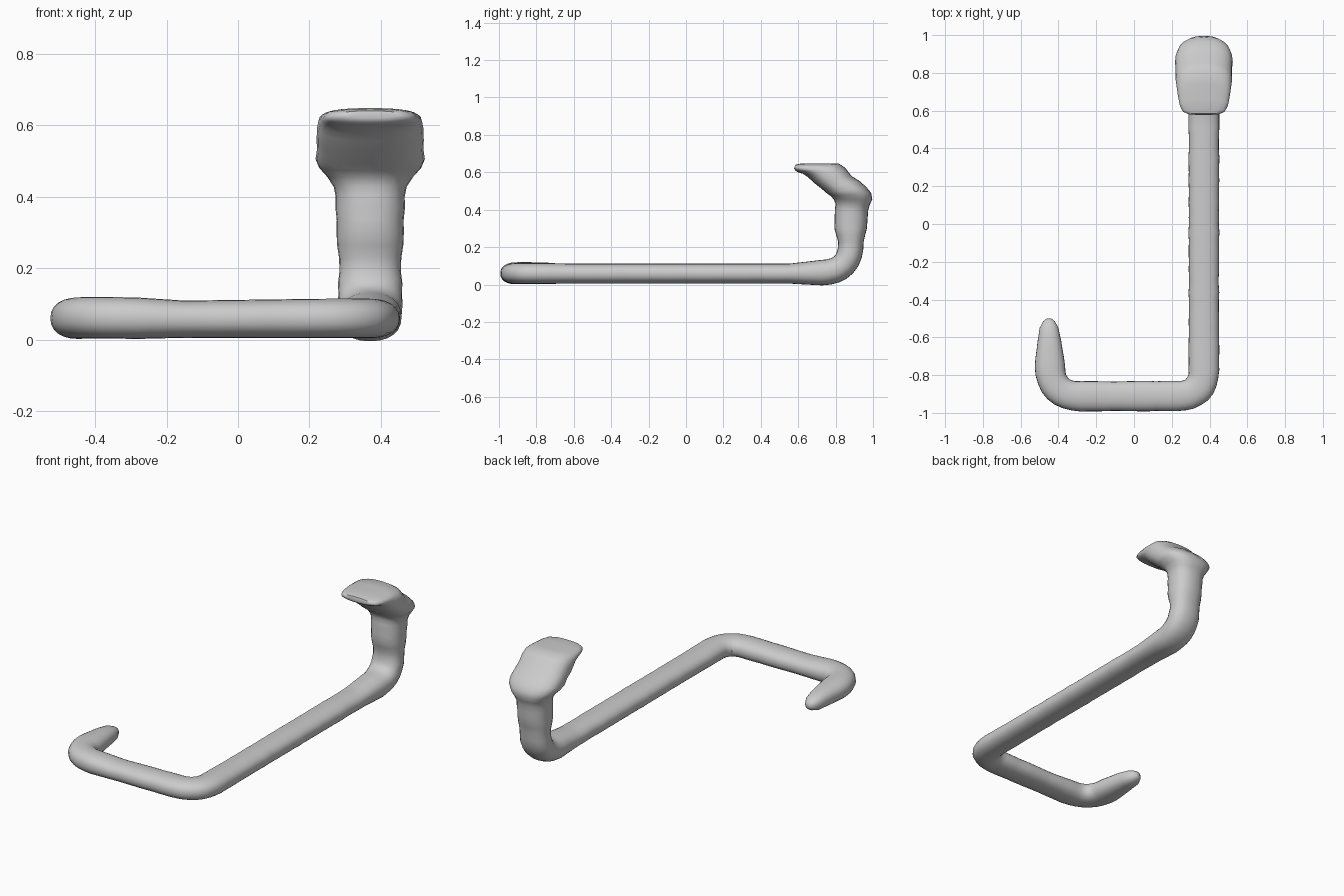
import bpy, bmesh, math, random
from mathutils import Vector

random.seed(4)
SIDES = 24
X = 0.37  # centre line of the long stretch, neck and head

if "Cube" in bpy.data.objects:
    bpy.data.objects.remove(bpy.data.objects["Cube"], do_unlink=True)

skin = bpy.data.materials.new("light grey")
skin.use_nodes = True
grey = (0.6, 0.6, 0.6, 1)
skin.diffuse_color = grey
skin.node_tree.nodes["Principled BSDF"].inputs["Base Color"].default_value = grey


def ring(centre, u, v, power=0.88):
    """Soft rounded section spanned by half-axes u and v."""
    pts = []
    for i in range(SIDES):
        a = 2 * math.pi * i / SIDES
        c, s = math.cos(a), math.sin(a)
        pts.append(centre + u * math.copysign(abs(c) ** power, c)
                   + v * math.copysign(abs(s) ** power, s))
    return pts


def rounded_path(nodes, step=0.04):
    """Samples (point, half width, half height) along a path with rounded corners."""
    out = []

    def straight(p, q, size_p, size_q):
        n = max(1, round((q - p).length / step))
        for k in range(n):
            out.append((p.lerp(q, k / n), size_p.lerp(size_q, k / n)))

    last, last_size = Vector(nodes[0][0]), Vector(nodes[0][1])
    for i in range(1, len(nodes)):
        p, size, r = Vector(nodes[i][0]), Vector(nodes[i][1]), nodes[i][2]
        if r == 0:
            straight(last, p, last_size, size)
            last, last_size = p, size
            continue
        nxt = Vector(nodes[i + 1][0])
        a = p + (last - p).normalized() * r
        b = p + (nxt - p).normalized() * r
        straight(last, a, last_size, size)
        for k in range(8):
            t = k / 8
            out.append((a.lerp(p, t).lerp(p.lerp(b, t), t), size))
        last, last_size = b, size
    out.append((last, last_size))
    return out


# Body: tail tip, two floor corners, long stretch, upturned neck
nodes = [
    ((-0.45, -0.50, 0.05), (0.012, 0.012), 0),
    ((-0.45, -0.515, 0.05), (0.032, 0.028), 0),
    ((-0.45, -0.55, 0.052), (0.050, 0.042), 0),
    ((-0.448, -0.62, 0.057), (0.064, 0.050), 0),
    ((-0.442, -0.912, 0.063), (0.079, 0.058), 0.16),
    ((-0.15, -0.912, 0.057), (0.078, 0.052), 0),
    ((X, -0.910, 0.060), (0.080, 0.055), 0.14),
    ((X, -0.60, 0.058), (0.080, 0.053), 0),
    ((X, 0.55, 0.058), (0.081, 0.053), 0),
    ((X, 0.885, 0.068), (0.088, 0.068), 0.16),
    ((X, 0.880, 0.30), (0.093, 0.087), 0),
    ((X, 0.885, 0.40), (0.096, 0.089), 0),
]
path = rounded_path(nodes)
rings = []
for i, (p, size) in enumerate(path):
    t = (path[min(i + 1, len(path) - 1)][0] - path[max(i - 1, 0)][0]).normalized()
    u = Vector((1, 0, 0)) if p.y > 0 else t.cross(Vector((0, 0, 1))).normalized()
    v = u.cross(t)
    wobble = 1 + random.uniform(-0.025, 0.025)
    rings.append(ring(p, u * size.x * wobble, v * size.y))

# Hood and head: underside point, back point (y, z) and half width
for under, back, width in [
    ((0.800, 0.430), (0.982, 0.425), 0.102),
    ((0.790, 0.455), (0.996, 0.455), 0.120),
    ((0.775, 0.472), (0.990, 0.490), 0.143),
    ((0.750, 0.490), (0.965, 0.520), 0.153),
    ((0.725, 0.512), (0.930, 0.552), 0.149),
    ((0.695, 0.535), (0.885, 0.580), 0.150),
    ((0.672, 0.556), (0.850, 0.625), 0.149),
    ((0.650, 0.575), (0.815, 0.648), 0.145),
    ((0.625, 0.592), (0.740, 0.648), 0.138),
    ((0.600, 0.600), (0.660, 0.648), 0.128),
    ((0.585, 0.608), (0.610, 0.646), 0.112),
    ((0.578, 0.620), (0.585, 0.640), 0.080),
]:
    a, b = Vector((X, *under)), Vector((X, *back))
    rings.append(ring((a + b) / 2, Vector((width, 0, 0)), (a - b) / 2, 0.8))

# Skin the sections into one closed tube
bm = bmesh.new()
loops = [[bm.verts.new(p) for p in r] for r in rings]
for lo, hi in zip(loops, loops[1:]):
    for k in range(SIDES):
        n = (k + 1) % SIDES
        bm.faces.new((lo[k], lo[n], hi[n], hi[k]))
bm.faces.new(loops[0])
bm.faces.new(loops[-1])
bmesh.ops.recalc_face_normals(bm, faces=bm.faces)
mesh = bpy.data.meshes.new("snake_body")
bm.to_mesh(mesh)
bm.free()
mesh.materials.append(skin)
snake = bpy.data.objects.new("snake_body", mesh)
bpy.context.collection.objects.link(snake)

bpy.context.view_layer.objects.active = snake
snake.select_set(True)
bpy.ops.object.shade_smooth_by_angle(angle=math.radians(50))
